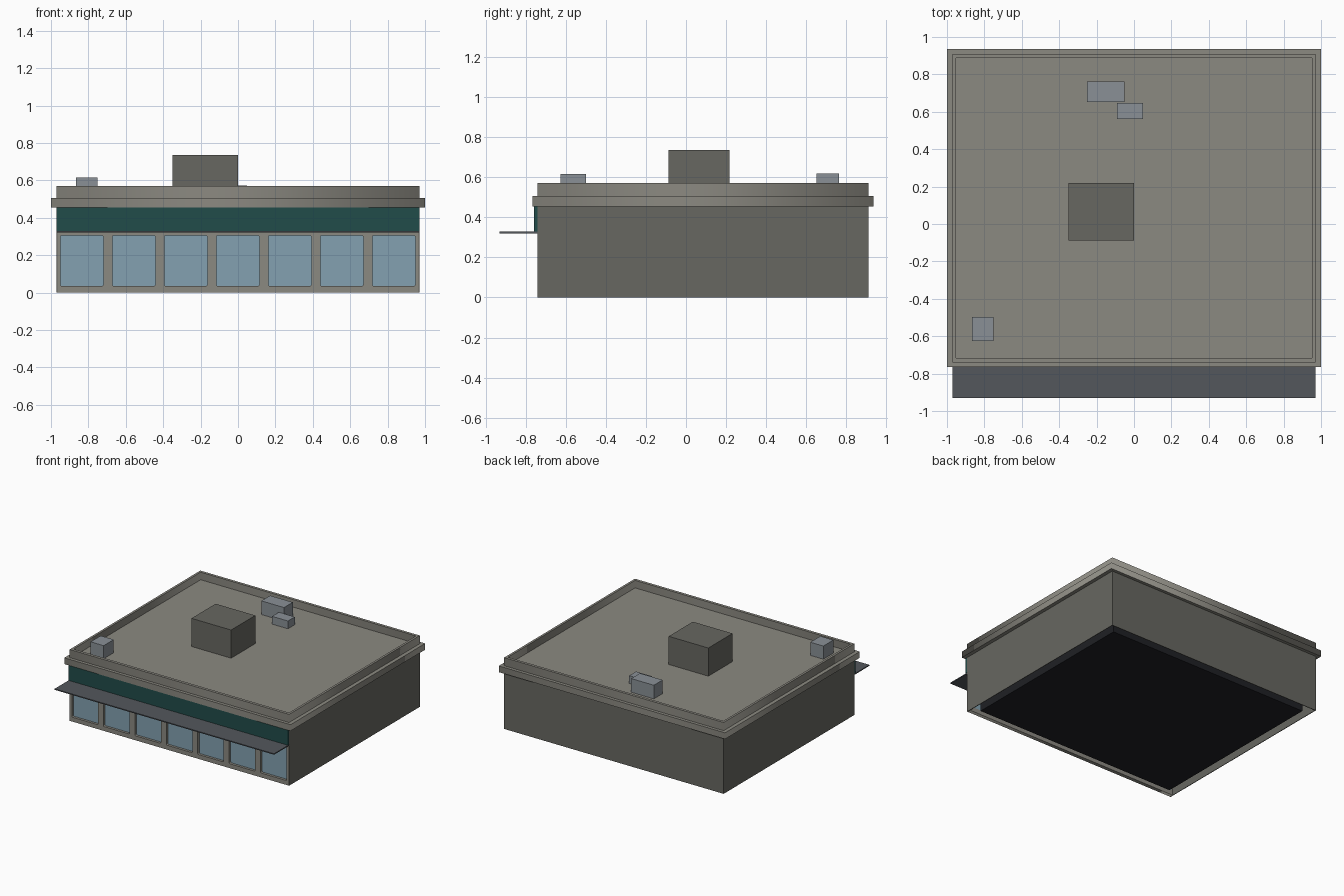
import bpy, math
from math import sin, cos, pi

if "Cube" in bpy.data.objects:
    bpy.data.objects.remove(bpy.data.objects["Cube"])


def material(name, r, g, b):
    lin = lambda c: (c / 255) ** 2.2
    m = bpy.data.materials.new(name)
    m.diffuse_color = (lin(r), lin(g), lin(b), 1)
    m.use_nodes = True
    m.node_tree.nodes["Principled BSDF"].inputs["Base Color"].default_value = m.diffuse_color
    return m


TRIM = material("trim", 138, 136, 128)
WALL = material("wall", 103, 103, 97)
GLASS = material("glass", 130, 160, 175)
GREEN = material("green_band", 38, 77, 75)
SLATE = material("slate", 84, 88, 93)
METAL = material("metal", 136, 143, 149)
DARK = material("dark", 36, 37, 41)


def box(name, x, y, z, mat):
    """Box given by its (min, max) on each axis."""
    corners = [(a, b, c) for a in x for b in y for c in z]
    faces = [(0, 1, 3, 2), (4, 6, 7, 5), (0, 4, 5, 1),
             (2, 3, 7, 6), (0, 2, 6, 4), (1, 5, 7, 3)]
    me = bpy.data.meshes.new(name)
    me.from_pydata(corners, [], faces)
    me.materials.append(mat)
    ob = bpy.data.objects.new(name, me)
    bpy.context.collection.objects.link(ob)
    return ob


def rect(x, y, r=0.0):
    """Outline of a rectangle, with optional rounded corners."""
    (x0, x1), (y0, y1) = x, y
    if not r:
        return [(x0, y0), (x1, y0), (x1, y1), (x0, y1)]
    centres = [(x1 - r, y1 - r), (x0 + r, y1 - r), (x0 + r, y0 + r), (x1 - r, y0 + r)]
    return [(cx + r * cos((q + k / 3) * pi / 2), cy + r * sin((q + k / 3) * pi / 2))
            for q, (cx, cy) in enumerate(centres) for k in range(4)]


def plate(name, outlines, depth, mat, loc, upright=False):
    """Flat plate: first outline is the edge, the others are holes."""
    cu = bpy.data.curves.new(name, 'CURVE')
    cu.dimensions = '2D'
    cu.fill_mode = 'BOTH'
    cu.extrude = depth / 2
    for pts in outlines:
        sp = cu.splines.new('POLY')
        sp.points.add(len(pts) - 1)
        for p, (a, b) in zip(sp.points, pts):
            p.co = (a, b, 0, 1)
        sp.use_cyclic_u = True
    cu.materials.append(mat)
    ob = bpy.data.objects.new(name, cu)
    bpy.context.collection.objects.link(ob)
    ob.location = loc
    if upright:
        ob.rotation_euler.x = math.radians(90)
    bpy.ops.object.select_all(action='DESELECT')
    ob.select_set(True)
    bpy.context.view_layer.objects.active = ob
    bpy.ops.object.convert(target='MESH')


# Thin outer walls, open underneath, around a dark inner core
T = 0.005
box("left_wall", (-0.97, -0.97 + T), (-0.74, 0.91), (0, 0.455), WALL)
box("right_wall", (0.97 - T, 0.97), (-0.74, 0.91), (0, 0.455), WALL)
box("back_wall", (-0.97 + T, 0.97 - T), (0.91 - T, 0.91), (0, 0.455), WALL)
box("inner_core", (-0.90, 0.90), (-0.67, 0.84), (0, 0.45), DARK)

# Shop front with seven window openings and recessed panes
win_z = (0.035, 0.305)
windows = [(-0.95 + 0.278 * i, -0.72 + 0.278 * i) for i in range(7)]
front = [rect((-0.965, 0.965), (0, 0.455))] + [rect(w, win_z, 0.008) for w in windows]
plate("shop_front", front, 0.03, TRIM, (0, -0.725, 0), upright=True)
for i, w in enumerate(windows):
    box(f"window_pane_{i + 1}", w, (-0.72, -0.714), win_z, GLASS)

# Fascia band and flat canopy
box("fascia_band", (-0.97, 0.97), (-0.757, -0.74), (0.33, 0.457), GREEN)
box("canopy", (-0.97, 0.97), (-0.93, -0.74), (0.32, 0.328), SLATE)

# Roof, parapet and cornice
body = rect((-0.97, 0.97), (-0.74, 0.91))
plate("parapet", [body, rect((-0.952, 0.952), (-0.717, 0.888))],
      0.115, TRIM, (0, 0, 0.5125))
plate("cornice", [rect((-1, 1), (-0.765, 0.935)), body], 0.05, TRIM, (0, 0, 0.48))
box("roof", (-0.955, 0.955), (-0.72, 0.89), (0.49, 0.51), TRIM)

# Rooftop boxes
box("roof_house", (-0.35, 0), (-0.087, 0.218), (0.51, 0.735), WALL)
box("vent_unit_front", (-0.865, -0.75), (-0.625, -0.498), (0.51, 0.615), METAL)
box("vent_unit_back", (-0.25, -0.05), (0.652, 0.763), (0.51, 0.619), METAL)
box("vent_unit_small", (-0.092, 0.048), (0.562, 0.648), (0.51, 0.572), METAL)
